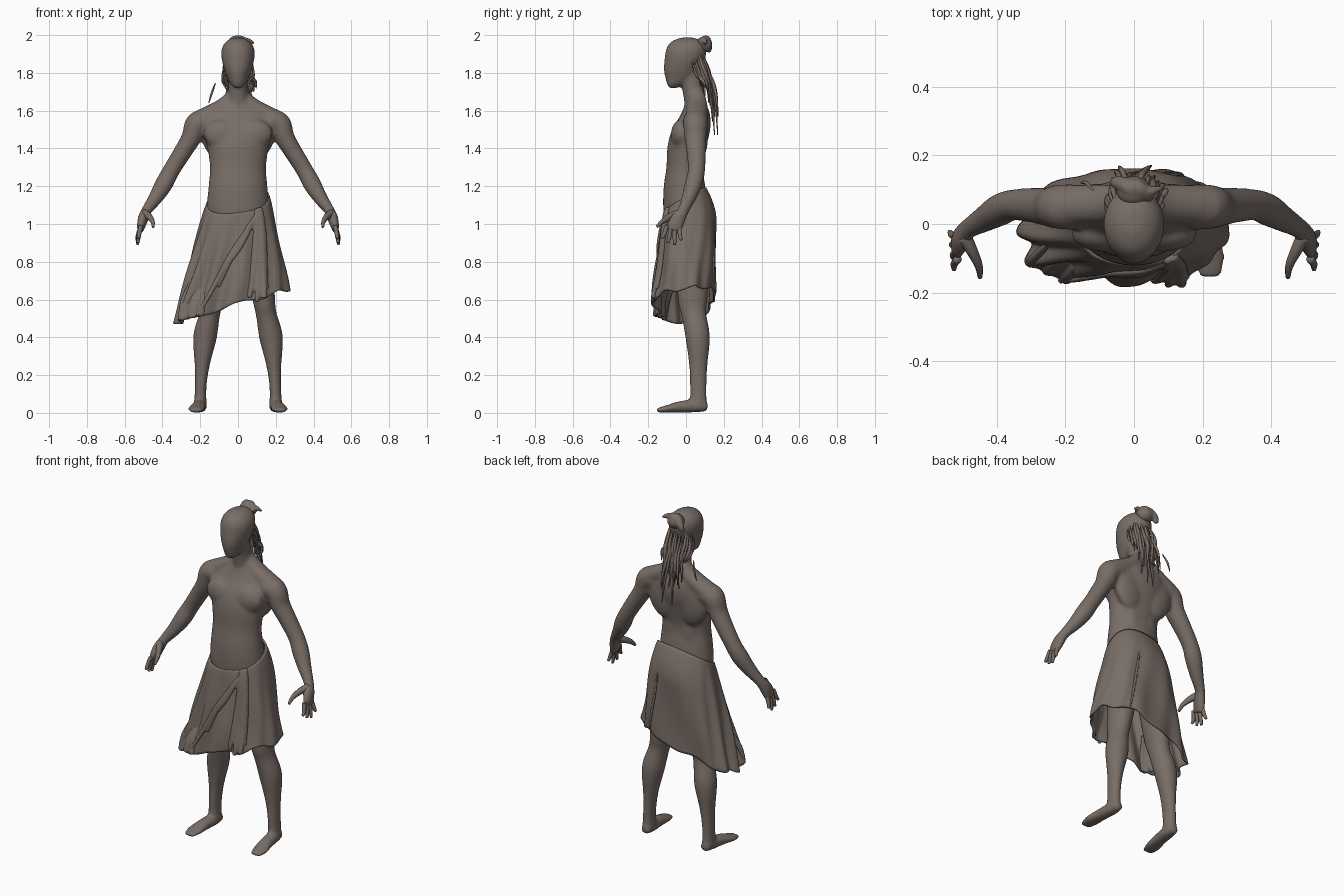
import bpy, bmesh, math, random
from mathutils import Vector, Matrix

if "Cube" in bpy.data.objects:
    bpy.data.objects.remove(bpy.data.objects["Cube"])
random.seed(4)

clay = bpy.data.materials.new("warm_grey_brown")
clay.use_nodes = True
clay.diffuse_color = (0.19, 0.155, 0.135, 1)
clay.node_tree.nodes["Principled BSDF"].inputs["Base Color"].default_value = clay.diffuse_color


def finish(bm, name):
    bmesh.ops.recalc_face_normals(bm, faces=bm.faces)
    mesh = bpy.data.meshes.new(name)
    bm.to_mesh(mesh)
    bm.free()
    mesh.materials.append(clay)
    mesh.shade_smooth()
    obj = bpy.data.objects.new(name, mesh)
    bpy.context.collection.objects.link(obj)
    return obj


def spline(rows, steps):
    """Catmull-Rom interpolation of every column."""
    out = []
    for i in range(len(rows) - 1):
        quad = [rows[max(0, min(len(rows) - 1, i + k))] for k in (-1, 0, 1, 2)]
        for s in range(steps):
            t = s / steps
            out.append([b + 0.5 * t * (c - a + t * (2*a - 5*b + 4*c - d + t * (3*(b - c) + d - a)))
                        for a, b, c, d in zip(*quad)])
    return out + [list(rows[-1])]


def tube(bm, rows, sides=20, steps=5, sign=1, level=False):
    """Loft oval rings along a path; row = x, y, z, side radius, depth radius."""
    rows = spline([(r[0] * sign, *r[1:]) for r in rows], steps)
    pts = [Vector(r[:3]) for r in rows]
    rings = []
    for i, r in enumerate(rows):
        tan = (pts[min(i + 1, len(pts) - 1)] - pts[max(i - 1, 0)]).normalized()
        if level:
            tan = Vector((0, 0, 1))
        u = Vector((1, 0, 0))
        u = (u - tan * u.dot(tan)).normalized()
        v = tan.cross(u)
        rings.append([bm.verts.new(pts[i] + u * r[3] * math.cos(a) + v * r[4] * math.sin(a))
                      for a in (math.tau * k / sides for k in range(sides))])
    for p, q in zip(rings, rings[1:]):
        for k in range(sides):
            bm.faces.new((p[k], p[k - 1], q[k - 1], q[k]))
    bm.faces.new(rings[0])
    bm.faces.new(rings[-1][::-1])


def ball(bm, centre, size, tilt=0):
    m = Matrix.Translation(centre) @ Matrix.Rotation(tilt, 4, 'Y') @ Matrix.Diagonal((*size, 1))
    bmesh.ops.create_uvsphere(bm, u_segments=20, v_segments=14, radius=1, matrix=m)


def fuse(obj, voxel, smooth):
    m = obj.modifiers.new("fuse", 'REMESH')
    m.mode, m.voxel_size, m.use_smooth_shade = 'VOXEL', voxel, True
    m = obj.modifiers.new("soften", 'SMOOTH')
    m.factor, m.iterations = 0.5, smooth


# Body: torso, neck and head
body = bmesh.new()
tube(body, [(0, 0, .96, .15, .112), (0, -.004, 1.09, .164, .117), (0, -.008, 1.2, .156, .11),
            (0, -.007, 1.3, .149, .097), (0, .005, 1.41, .164, .103), (0, .027, 1.5, .19, .101),
            (0, .05, 1.58, .17, .077), (0, .05, 1.64, .08, .055)], 32, level=True)
tube(body, [(0, .06, 1.56, .075, .06), (0, .045, 1.66, .055, .057), (0, .03, 1.75, .051, .056),
            (0, .02, 1.82, .05, .05)], level=True)
tube(body, [(0, -.07, 1.72, .022, .022), (0, -.052, 1.743, .042, .05), (0, -.031, 1.78, .058, .081),
            (0, -.02, 1.82, .073, .098), (0, -.005, 1.88, .088, .108), (0, .002, 1.93, .086, .106),
            (0, .005, 1.966, .063, .083), (0, .008, 1.987, .026, .036)], 28, level=True)

# Body: paired muscles, arms, legs and feet
for s in (1, -1):
    ball(body, (s * .085, -.03, 1.47), (.1, .051, .08), s * -.3)
    ball(body, (s * .1, .07, 1.48), (.1, .048, .15), s * .2)
    ball(body, (s * .045, .052, 1.27), (.06, .037, .22))
    tube(body, [(.02, .06, 1.69, .035, .04), (.08, .06, 1.62, .046, .056), (.2, .055, 1.555, .05, .058)], sign=s)
    tube(body, [(.13, .05, 1.545, .055, .066), (.212, .05, 1.535, .064, .066), (.248, .05, 1.455, .053, .058),
                (.3, .055, 1.37, .048, .051), (.355, .055, 1.28, .046, .046), (.393, .04, 1.21, .048, .047),
                (.435, .015, 1.14, .039, .039), (.485, -.015, 1.07, .028, .031), (.502, -.04, 1.03, .029, .04),
                (.514, -.06, .985, .022, .044), (.517, -.068, .96, .016, .039)], sign=s)
    tube(body, [(.09, .03, 1.0, .085, .1), (.11, .035, .8, .08, .09), (.137, .035, .6, .06, .079),
                (.15, .042, .52, .055, .066), (.175, .062, .4, .063, .065), (.19, .065, .25, .04, .049),
                (.198, .065, .13, .031, .045), (.2, .067, .03, .035, .045)], sign=s)
    tube(body, [(.198, .114, .03, .025, .022), (.2, .06, .036, .036, .034), (.21, -.03, .032, .039, .031),
                (.22, -.1, .021, .046, .02), (.222, -.157, .013, .032, .012)], sign=s)
fuse(finish(body, "body"), .008, 17)

# Fingers, fanned out, and thumbs
hands = bmesh.new()
for s in (1, -1):
    for k in range(4):
        y = -.036 - .022 * k
        tip = (.915, .89, .9, .925)[k]
        tube(hands, [(.514, y, .99, .012, .012),
                     (.53 - .002 * k, y + .004 - .006 * k, (.965 + tip) / 2, .011, .011),
                     (.537 - .004 * k, y + .012 - .014 * k, tip, .007, .008)], 10, 4, s)
    tube(hands, [(.496, -.035, 1.055, .022, .025), (.472, -.08, 1.04, .017, .02),
                 (.453, -.122, 1.015, .012, .014), (.449, -.155, .985, .007, .008)], 10, 4, s)
finish(hands, "fingers")


# Wrapped skirt surface: angle round the waist, t from waist to hem
def skirt_point(a, t, lift=0):
    c, s = math.cos(a), math.sin(a)
    c, s = (math.copysign(abs(v) ** .85, v) for v in (c, s))
    wide = .17 + (.102 if c > 0 else .164) * t
    deep = .127 + .038 * t if s < 0 else .108 + .054 * math.sin(min(1, t * 3) * math.pi / 2)
    front_right = max(0, math.cos(a - math.radians(220)))
    fold = (.004 + .018 * front_right) * t * math.sin(13 * a + 4 * t) + .008 * t * math.sin(5 * a - 5 * t)
    fold += lift - .004 * (1 - t) ** 20
    x, y = c * (wide + fold), s * (deep + fold) + .004 - .012 * t
    top = 1.125 + .065 * s + .12 * x
    hem = .575 + .29 * c * wide + .04 * max(0, s) + .01 * math.sin(7 * a)
    return Vector((x, y, top + (hem - top) * t))


skirt = bmesh.new()
around, down = 160, 40
grid = [[skirt.verts.new(skirt_point(math.tau * i / around, j / down)) for i in range(around)]
        for j in range(down + 1)]
for p, q in zip(grid, grid[1:]):
    for i in range(around):
        skirt.faces.new((p[i], p[i - 1], q[i - 1], q[i]))
cloth = finish(skirt, "skirt").modifiers.new("thickness", 'SOLIDIFY')
cloth.thickness, cloth.offset = .01, -1


# Draped pleats over the skirt: each runs from a waist knot to a spot lower down
def pleat(bm, start, end, t0, t1, radius, bow=0):
    rows = []
    for k in range(10):
        f = k / 9
        a = math.radians(start + (end - start) * f ** (1 + bow))
        p = skirt_point(a, t0 + (t1 - t0) * f, .002)
        r = radius * (.5 + .5 * math.sin(math.pi * (.15 + .7 * f)))
        rows.append((*p, r, r * .8))
    tube(bm, rows, 10, 3)


drape = bmesh.new()
for end, t1 in ((266, .5), (252, .75), (236, 1.0)):
    pleat(drape, 308, end, .04, t1, .014, -.45)
for start, end, t1, r in ((302, 280, .97, .02), (305, 287, 1.02, .018), (308, 295, .99, .022), (312, 301, .9, .016)):
    pleat(drape, start, end, .0, t1, r)
pleat(drape, 68, 62, .3, 1.0, .01)
fuse(finish(drape, "draped_pleats"), .006, 6)

# Loose corner of cloth hanging in front of the right knee
corner = bmesh.new()
for k in range(5):
    x = -.3 + .025 * k
    y = -.11 - .012 * k + .008 * (k % 2)
    tube(corner, [(x + .05, y + .055, .7, .008, .008), (x + .015, y + .012, .59, .021, .016),
                  (x, y - .006, .49 + .006 * k, .02, .014)], 10)
fuse(finish(corner, "hanging_corner"), .006, 6)

# Hair: bun with a loose twist, tied over the back of the crown
bun = bmesh.new()
ball(bun, (0, .095, 1.95), (.05, .045, .042), .2)
tube(bun, [(.05, .08, 1.95, .022, .022), (0, .105, 1.977, .03, .022), (-.045, .12, 1.945, .022, .02),
           (-.06, .12, 1.91, .012, .012)], 12)
tube(bun, [(.01, .09, 1.975, .02, .014), (.05, .098, 1.972, .016, .012), (.085, .105, 1.955, .007, .007)], 12)
fuse(finish(bun, "hair_bun"), .006, 4)

# Hair: locks hanging from the back of the head
locks = bmesh.new()
for k in range(30):
    a = math.radians(15 + 150 * (k + random.random()) / 30)
    c, s = math.cos(a), math.sin(a)
    tip = 1.74 - .28 * s ** 2 * random.uniform(.35, 1)
    start = random.uniform(1.83, 1.9)
    r = random.uniform(.006, .011)
    sway = random.uniform(-.02, .02)
    out = random.uniform(0, .03)
    tube(locks, [(.076 * c, .008 + .088 * s, start, r * .6, r * .6),
                 (.086 * c, .028 + (.085 + out) * s, start - .07, r, r),
                 (.086 * c + sway, .045 + (.09 + out) * s, (start + tip) / 2 - .03, r, r * .8),
                 (.078 * c + sway * 2, .05 + (.095 + out) * s, tip, .002, .002)], 7, 4)
tube(locks, [(-.12, .1, 1.745, .003, .003), (-.14, .12, 1.69, .006, .006),
             (-.155, .12, 1.64, .002, .002)], 7, 4)
finish(locks, "hair_locks")
